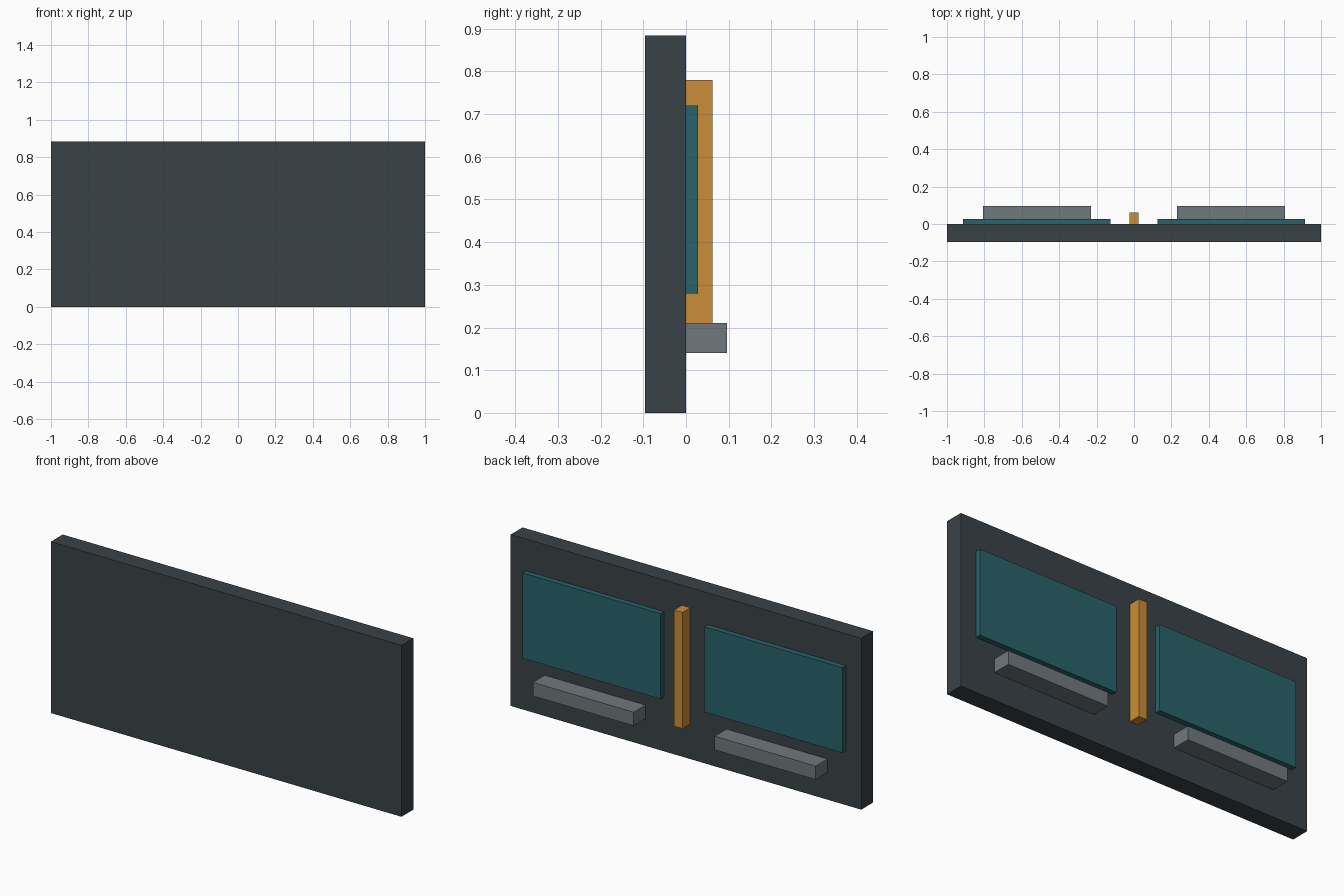
import bpy
import bmesh
from mathutils import Vector

cube = bpy.data.objects.get("Cube")
if cube:
    bpy.data.objects.remove(cube, do_unlink=True)


def material(name, rgb):
    mat = bpy.data.materials.new(name)
    mat.use_nodes = True
    colour = (*rgb, 1.0)
    mat.diffuse_color = colour
    bsdf = next(n for n in mat.node_tree.nodes if n.type == "BSDF_PRINCIPLED")
    bsdf.inputs["Base Color"].default_value = colour
    bsdf.inputs["Roughness"].default_value = 0.7
    return mat


def box(name, low, high, mat):
    """Flat-shaded box spanning two opposite corners."""
    low, high = Vector(low), Vector(high)
    centre, size = (low + high) / 2, high - low
    bm = bmesh.new()
    bmesh.ops.create_cube(bm, size=1.0)
    bmesh.ops.scale(bm, vec=size, verts=bm.verts)
    mesh = bpy.data.meshes.new(name)
    bm.to_mesh(mesh)
    bm.free()
    mesh.materials.append(mat)
    obj = bpy.data.objects.new(name, mesh)
    obj.location = centre
    bpy.context.collection.objects.link(obj)
    return obj


slate = material("dark slate", (0.042, 0.054, 0.063))
teal = material("teal", (0.021, 0.122, 0.144))
amber = material("amber", (0.604, 0.270, 0.040))
grey = material("mid grey", (0.162, 0.188, 0.205))

# Main slab, with everything else mounted on its rear face
DEPTH = 0.096
box("backing_slab", (-1, -DEPTH, 0), (1, 0, 0.884), slate)

# Upright bar in the middle
box("centre_bar", (-0.024, 0, 0.18), (0.024, 0.062, 0.78), amber)

# A thin panel and a ledge below it on each side
for side, sign in (("left", 1), ("right", -1)):
    x = sign * 0.519
    box(side + "_panel", (x - 0.394, 0, 0.28), (x + 0.394, 0.028, 0.72), teal)
    box(side + "_ledge", (x - 0.288, 0, 0.14), (x + 0.288, DEPTH, 0.21), grey)
